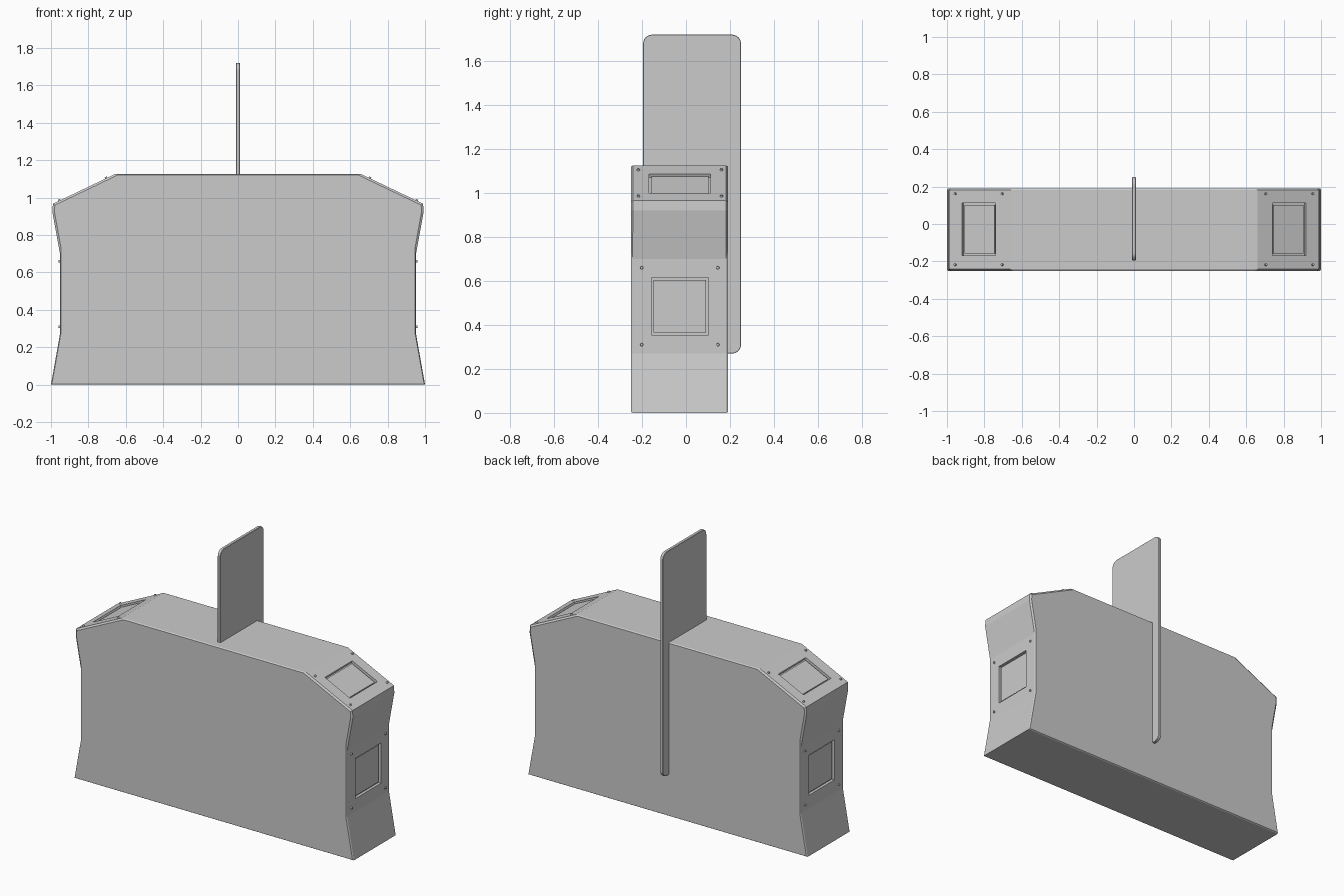
import bpy, bmesh, math
from mathutils import Matrix, Vector

if "Cube" in bpy.data.objects:
    bpy.data.objects.remove(bpy.data.objects["Cube"])

Y0, Y1 = -0.25, 0.19
YC = -0.028


def add_object(name, bm):
    bmesh.ops.recalc_face_normals(bm, faces=bm.faces)
    mesh = bpy.data.meshes.new(name)
    bm.to_mesh(mesh)
    bm.free()
    ob = bpy.data.objects.new(name, mesh)
    bpy.context.collection.objects.link(ob)
    return ob


def prism(bm, pts, direction):
    face = bm.faces.new([bm.verts.new(p) for p in pts])
    res = bmesh.ops.extrude_face_region(bm, geom=[face])
    vs = [g for g in res["geom"] if isinstance(g, bmesh.types.BMVert)]
    bmesh.ops.translate(bm, verts=vs, vec=direction)


def frame(centre, normal, sx=1):
    # local x along y, local y up the panel, local z outward
    n = Vector((normal[0] * sx, 0, normal[1])).normalized()
    u = Vector((0, 1, 0))
    m = Matrix((u, n.cross(u), n)).transposed().to_4x4()
    m.translation = Vector((centre[0] * sx, YC, centre[1]))
    return m


# Hull: end profile swept front to back, chamfered on its edges
half = [(1.0, 0), (0.952, 0.27), (0.952, 0.70), (0.992, 0.92),
        (0.99, 0.967), (0.66, 1.125)]
outline = half + [(-x, z) for x, z in reversed(half)]
bm = bmesh.new()
prism(bm, [(x, Y0, z) for x, z in outline], (0, Y1 - Y0, 0))
weight = bm.edges.layers.float.new("bevel_weight_edge")
for e in bm.edges:
    a, b = e.verts[0].co, e.verts[1].co
    along_y = abs(a.y - b.y) > 0.1
    shoulder = not along_y and min(a.z, b.z) > 0.69 and abs(a.x - b.x) < 0.5
    if not along_y:
        e[weight] = 1.0 if shoulder else 0.4
body = add_object("body", bm)
bev = body.modifiers.new("edge_chamfer", "BEVEL")
bev.limit_method = "WEIGHT"
bev.width = 0.011
bev.segments = 1

# Panels: centre, normal, recess size, bolt spacing
panels = [((0.952, 0.485), (1, 0), (0.26, 0.26), (0.346, 0.35)),
          ((0.83, 1.0436), (0.158, 0.33), (0.28, 0.20), (0.378, 0.278))]
cut, bolts, inset = bmesh.new(), bmesh.new(), bmesh.new()
for centre, normal, size, gap in panels:
    for sx in (1, -1):
        m = frame(centre, normal, sx)
        bmesh.ops.create_cube(cut, size=1, matrix=m @ Matrix.Diagonal((size[0], size[1], 0.036, 1)))
        # raised plate inside the recess
        bmesh.ops.create_cube(inset, size=1, matrix=m @ Matrix.Translation((0, 0, -0.015))
                              @ Matrix.Diagonal((size[0] - 0.02, size[1] - 0.02, 0.012, 1)))
        for i in (-0.5, 0.5):
            for j in (-0.5, 0.5):
                bmesh.ops.create_cone(bolts, cap_ends=True, segments=12, radius1=0.008,
                                      radius2=0.006, depth=0.014,
                                      matrix=m @ Matrix.Translation((i * gap[0], j * gap[1], 0.001)))
cutter = add_object("panel_cutter", cut)
cutter.hide_render = True
cutter.hide_viewport = False
add_object("panel_bolts", bolts)
add_object("panel_plates", inset)
boo = body.modifiers.new("panel_recess", "BOOLEAN")
boo.object = cutter
boo.operation = "DIFFERENCE"
boo.solver = "EXACT"

# Bake the recesses and drop the cutter
deps = bpy.context.evaluated_depsgraph_get()
baked = bpy.data.meshes.new_from_object(body.evaluated_get(deps))
body.modifiers.clear()
body.data = baked
bpy.data.objects.remove(cutter)

# Upright fin with rounded corners, slotted through the hull
fy0, fy1, fz0, fz1, r = -0.195, 0.25, 0.27, 1.72, 0.04
pts = []
for cy, cz, start in ((fy1 - r, fz1 - r, 0), (fy0 + r, fz1 - r, 90),
                      (fy0 + r, fz0 + r, 180), (fy1 - r, fz0 + r, 270)):
    for k in range(7):
        a = math.radians(start + k * 15)
        pts.append((-0.01, cy + r * math.cos(a), cz + r * math.sin(a)))
bm = bmesh.new()
prism(bm, pts, (0.02, 0, 0))
fin = add_object("fin", bm)
fb = fin.modifiers.new("soft_edge", "BEVEL")
fb.width = 0.002
fb.segments = 1
fb.limit_method = "ANGLE"
fb.angle_limit = math.radians(40)
